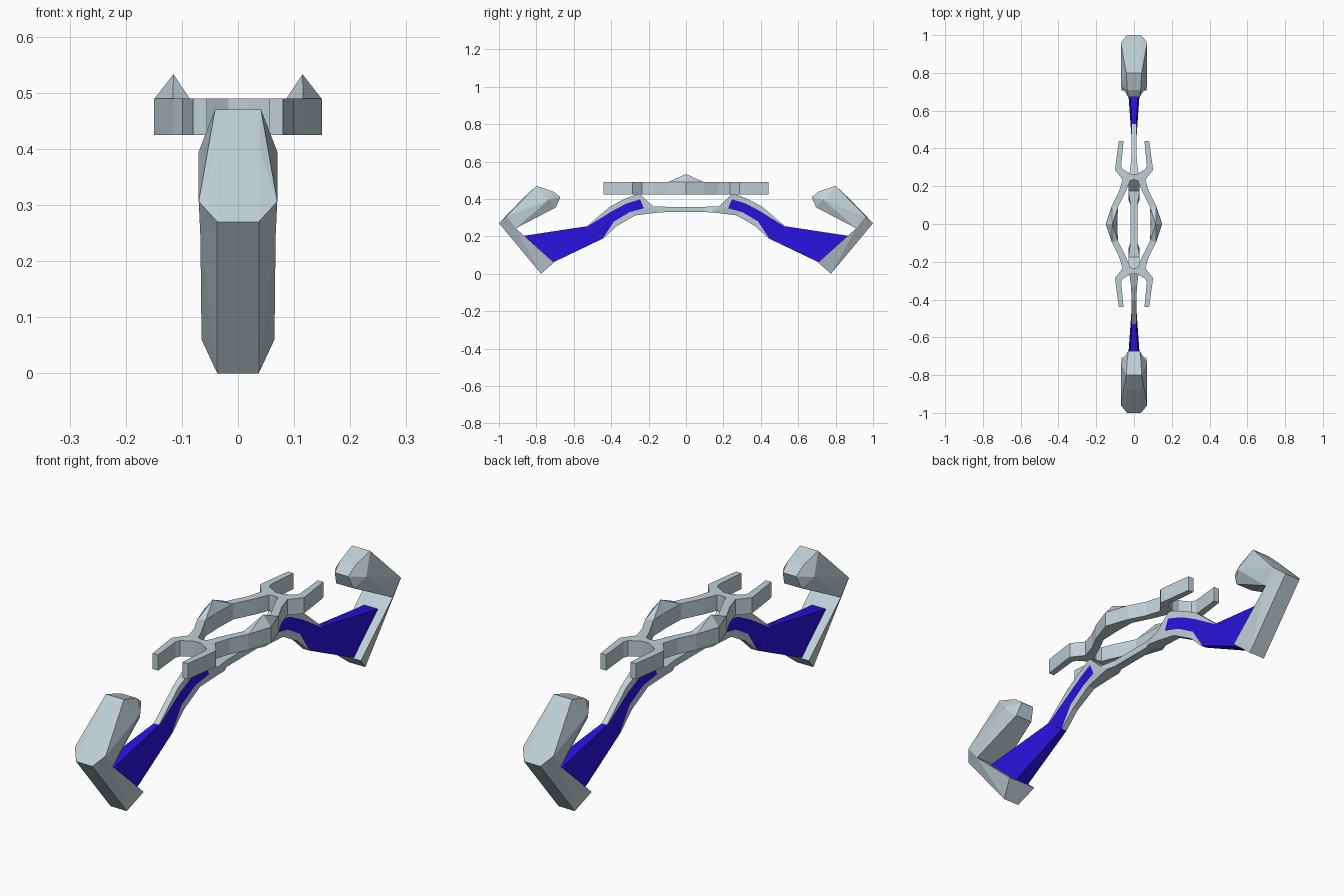
import bpy, bmesh
from mathutils import Vector

if "Cube" in bpy.data.objects:
    bpy.data.objects.remove(bpy.data.objects["Cube"])


def material(name, rgb):
    m = bpy.data.materials.new(name)
    m.diffuse_color = (*rgb, 1)
    m.use_nodes = True
    m.node_tree.nodes["Principled BSDF"].inputs["Base Color"].default_value = m.diffuse_color
    return m


GREY = material("pale steel grey", (0.52, 0.63, 0.68))
BLUE = material("deep blue", (0.022, 0.006, 0.72))


def finish(name, bm, mats, axes):
    """Turn a bmesh into an object mirrored over the given axes."""
    bmesh.ops.recalc_face_normals(bm, faces=bm.faces)
    # drop the caps lying on a mirror plane
    caps = [f for f in bm.faces
            if any(all(abs(v.co[a]) < 1e-5 for v in f.verts) for a in axes)]
    bmesh.ops.delete(bm, geom=caps, context='FACES')
    me = bpy.data.meshes.new(name)
    bm.to_mesh(me)
    bm.free()
    for m in mats:
        me.materials.append(m)
    ob = bpy.data.objects.new(name, me)
    bpy.context.collection.objects.link(ob)
    mod = ob.modifiers.new("mirror", 'MIRROR')
    mod.use_axis = [a in axes for a in range(3)]
    return ob


def hull(name, pts, mat, axes=(1,)):
    """Convex solid from (y, z, half width) points, both sides of x = 0."""
    bm = bmesh.new()
    for y, z, w in pts:
        for s in ((1, -1) if w else (1,)):
            bm.verts.new((s * w, y, z))
    bmesh.ops.convex_hull(bm, input=bm.verts)
    bmesh.ops.dissolve_limit(bm, angle_limit=0.02, verts=bm.verts, edges=bm.edges)
    return finish(name, bm, [mat], axes)


# upper forked ring frame: one quarter outline, extruded
outline = [(.088, 0), (.15, 0), (.116, .10), (.08, .17), (.06, .235),
           (.10, .285), (.098, .31), (.08, .44), (.055, .44), (.068, .31),
           (.06, .29), (.017, .265), (0, .265), (0, .235), (.02, .23),
           (.04, .18), (.085, .09)]
bm = bmesh.new()
face = bm.faces.new([bm.verts.new((x, y, .425)) for x, y in outline])
ext = bmesh.ops.extrude_face_region(bm, geom=[face], use_keep_orig=True)
top = [g for g in ext["geom"] if isinstance(g, bmesh.types.BMVert)]
bmesh.ops.translate(bm, verts=top, vec=(0, 0, .065))
finish("upper_fork_frame", bm, [GREY], (0, 1))

# pointed caps on the two sides of the ring
bm = bmesh.new()
base = [bm.verts.new(p) for p in ((.15, 0, .488), (.116, .10, .488),
                                  (.085, .09, .488), (.088, 0, .488))]
peak = bm.verts.new((.115, 0, .533))
for i in range(3):
    bm.faces.new((base[i], base[i + 1], peak))
finish("ring_peaks", bm, [GREY], (0, 1))

# lower spine and arms: stations of (upper, panel top, panel bottom, lower, half width)
stations = [
    ((0, .358), (0, .35), (0, .34), (0, .33), .018),
    ((.10, .358), (.10, .35), (.10, .34), (.10, .33), .018),
    ((.176, .36), (.165, .35), (.145, .34), (.13, .328), .03),
    ((.25, .43), (.246, .398), (.225, .35), (.17, .325), .026),
    ((.33, .40), (.32, .375), (.30, .33), (.27, .312), .016),
    ((.405, .36), (.395, .335), (.385, .28), (.37, .255), .012),
    ((.53, .254), (.528, .252), (.442, .193), (.44, .19), .012),
]
bm = bmesh.new()
rings = []
for *pts, w in stations:
    rings.append([bm.verts.new((w, *p)) for p in pts] +
                 [bm.verts.new((-w, *p)) for p in reversed(pts)])
for k in range(len(rings) - 1):
    a, b = rings[k], rings[k + 1]
    for i in range(8):
        j = (i + 1) % 8
        f = bm.faces.new((a[i], a[j], b[j], b[i]))
        f.material_index = int(k >= 3 and i in (1, 5))
bm.faces.new(rings[-1])
finish("spine_and_arms", bm, [GREY, BLUE], (1,))

# blue flared wedges joining the arms to the end blades
hull("blue_wedges", [(.53, .254, .012), (.44, .19, .012),
                     (.865, .203, .031), (.708, .062, .031)], BLUE)

# end blades: narrow outer edge, wide inner face
hull("end_blades", [(1, .27, .037), (.775, 0, .037),
                    (.706, .06, .065), (.91, .243, .067)], GREY)

# faceted hooked heads above the blades
hull("hooked_heads", [(1, .27, .037), (.96, .306, .07), (.91, .243, .067),
                      (.875, .40, .038), (.80, .47, .041), (.735, .395, .07),
                      (.71, .44, .035), (.672, .41, .03), (.695, .355, .04)], GREY)
